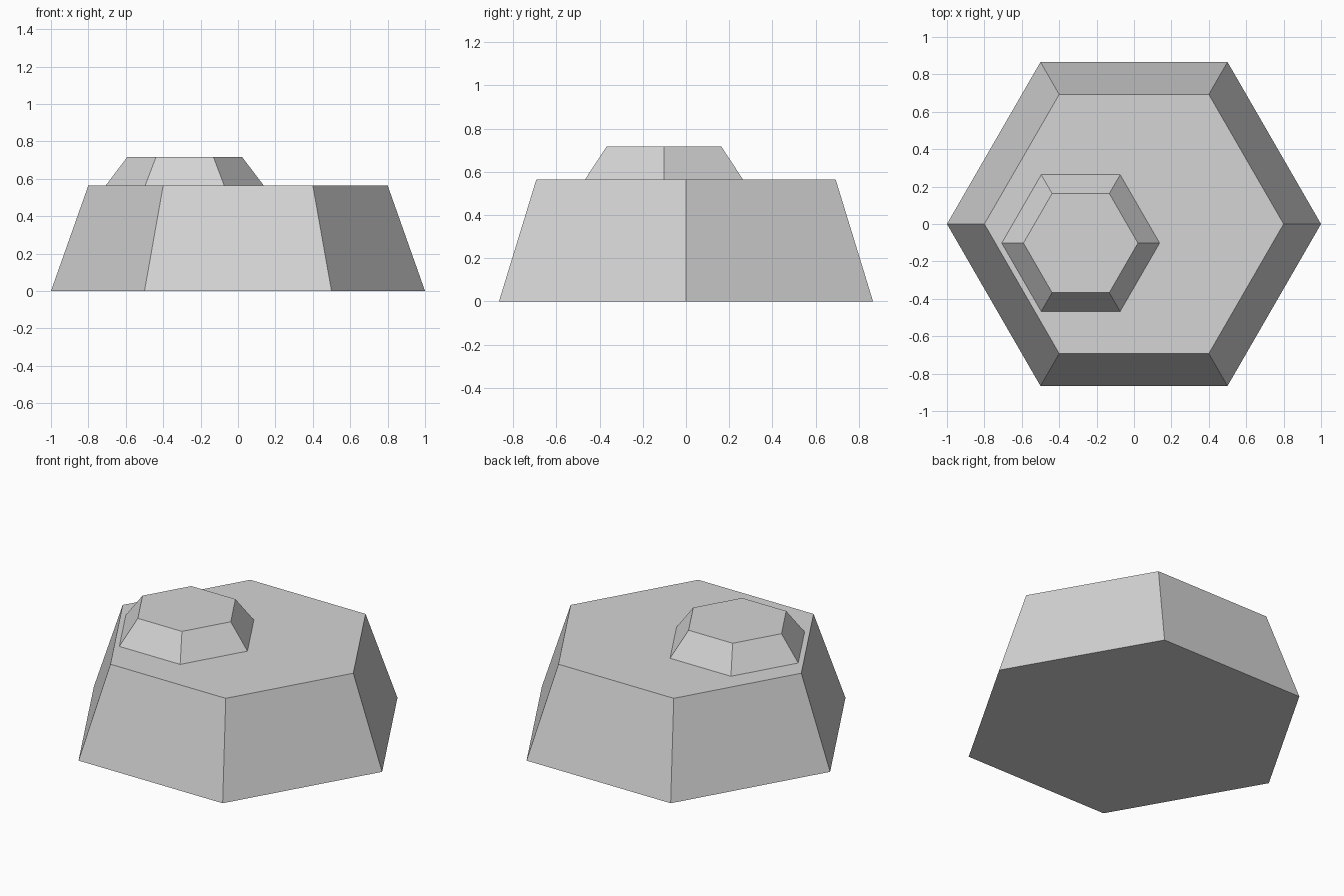
import bpy

default_cube = bpy.data.objects.get("Cube")
if default_cube:
    bpy.data.objects.remove(default_cube, do_unlink=True)

# Single plain grey
grey = bpy.data.materials.new("light_grey")
grey.use_nodes = True
colour = (0.66, 0.66, 0.66, 1)
grey.diffuse_color = colour
for node in grey.node_tree.nodes:
    if node.type == 'BSDF_PRINCIPLED':
        node.inputs["Base Color"].default_value = colour


def hex_frustum(name, x, y, bottom, top, r_bottom, r_top):
    """Six-sided tapered block with corners pointing along x."""
    bpy.ops.mesh.primitive_cone_add(
        vertices=6, radius1=r_bottom, radius2=r_top, depth=top - bottom,
        location=(x, y, (bottom + top) / 2))
    obj = bpy.context.object
    # Turn the corners from the y axis to the x axis
    obj.rotation_euler.z = 0.5235988
    bpy.ops.object.transform_apply(location=False, rotation=True, scale=False)
    obj.name = name
    obj.data.materials.append(grey)
    return obj


# Broad base block, with a small off-centre cap on top
BASE_TOP = 0.565
hex_frustum("base_block", 0, 0, 0, BASE_TOP, 1.0, 0.8)
hex_frustum("raised_cap", -0.285, -0.102, BASE_TOP, 0.718, 0.422, 0.306)
